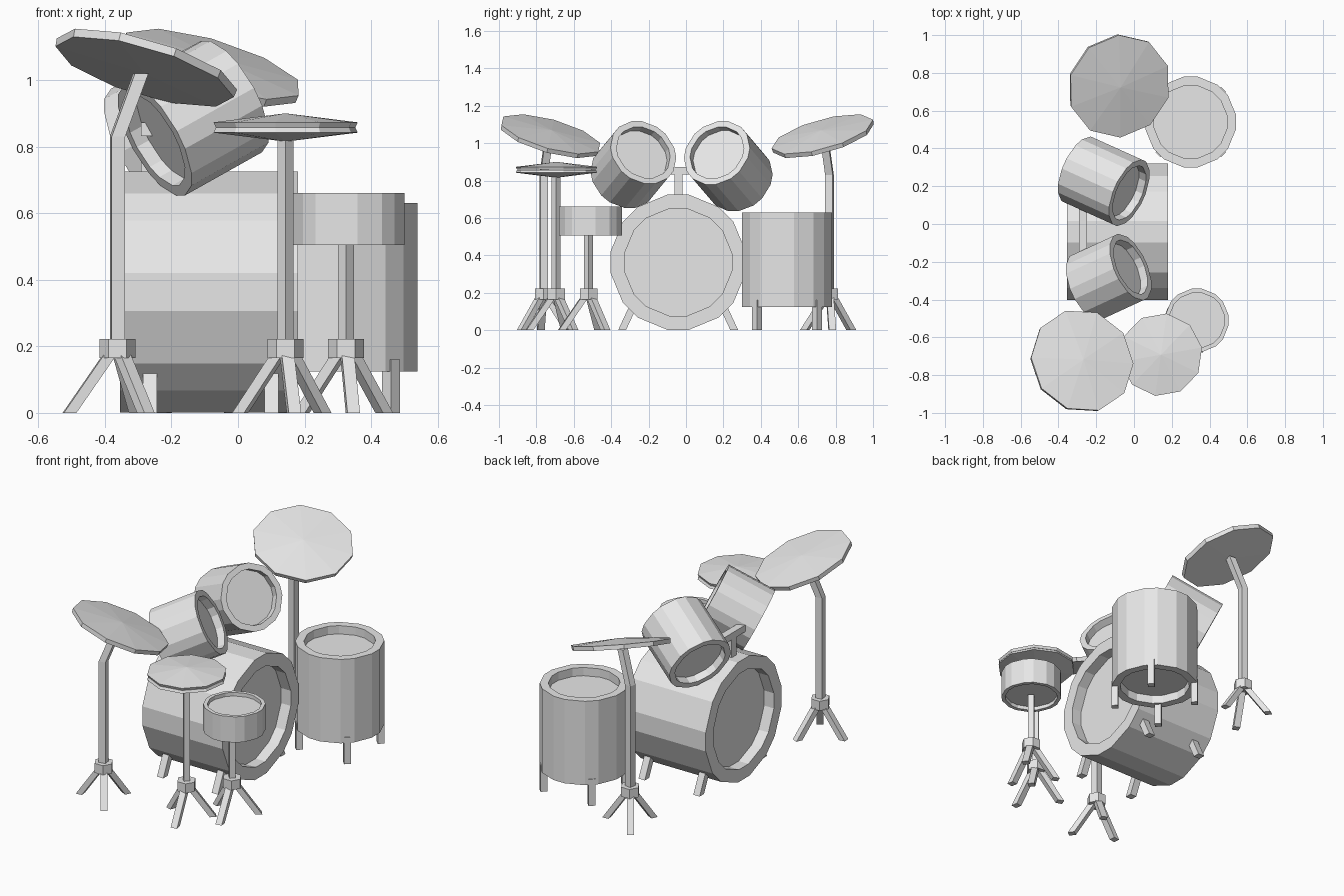
import bpy, bmesh, math
from mathutils import Vector

if "Cube" in bpy.data.objects:
    bpy.data.objects.remove(bpy.data.objects["Cube"])

grey = bpy.data.materials.new("light_grey")
grey.use_nodes = True
grey.diffuse_color = (0.8, 0.8, 0.8, 1)
grey.node_tree.nodes["Principled BSDF"].inputs["Base Color"].default_value = (0.8, 0.8, 0.8, 1)

# Drum shells are octagons with bevelled corners; cymbals are ten-sided
SHELL = [45 * k + s for k in range(8) for s in (-9, 9)]
TEN = [36 * k + 10 for k in range(10)]
HEX = [60 * k for k in range(6)]


def finish(name, bm):
    bmesh.ops.remove_doubles(bm, verts=bm.verts, dist=0.0001)
    bmesh.ops.recalc_face_normals(bm, faces=bm.faces)
    mesh = bpy.data.meshes.new(name)
    bm.to_mesh(mesh)
    bm.free()
    mesh.materials.append(grey)
    obj = bpy.data.objects.new(name, mesh)
    bpy.context.collection.objects.link(obj)
    return obj


def skin(bm, rings):
    """Join rings of vertices with quads and cap both ends."""
    n = len(rings[0])
    for a, b in zip(rings, rings[1:]):
        for i in range(n):
            j = (i + 1) % n
            bm.faces.new((a[i], a[j], b[j], b[i]))
    bm.faces.new(rings[0])
    bm.faces.new(rings[-1])


def lathe(name, profile, angles, place, axis=(0, 0, 1)):
    """Turn (radius, height) pairs about an axis."""
    bm = bmesh.new()
    rings = []
    for r, h in profile:
        r = max(r, 0.000001)
        rings.append([bm.verts.new((r * math.cos(math.radians(a)),
                                    r * math.sin(math.radians(a)), h)) for a in angles])
    skin(bm, rings)
    obj = finish(name, bm)
    obj.location = place
    obj.rotation_mode = 'QUATERNION'
    axis = Vector(axis)
    if axis.x or axis.y:
        obj.rotation_quaternion = axis.to_track_quat('Z', 'Y')
    return obj


def drum(name, start, end, radius, rim, recess):
    """Shell between two centres, with a sunken head at each end."""
    start, end = Vector(start), Vector(end)
    length = (end - start).length
    inner = radius - rim
    profile = [(inner, recess), (inner, 0), (radius, 0),
               (radius, length), (inner, length), (inner, length - recess)]
    return lathe(name, profile, SHELL, start, end - start)


def bar(name, path, width, angle):
    """Square bar with level cuts, following a path upwards."""
    bm = bmesh.new()
    r = width / math.sqrt(2)
    corners = [math.radians(angle + 45 + 90 * k) for k in range(4)]
    skin(bm, [[bm.verts.new((p[0] + r * math.cos(c), p[1] + r * math.sin(c), p[2]))
               for c in corners] for p in path])
    return finish(name, bm)


def stand(name, path, width, turn, first_leg):
    """Pole, hexagonal collar and three splayed legs."""
    x, y = path[0][:2]
    bar(name + "_pole", path, width, turn)
    lathe(name + "_collar", [(0.054, 0.165), (0.054, 0.222)], HEX, (x, y, 0))
    for k in range(3):
        deg = first_leg + 120 * k
        c, s = math.cos(math.radians(deg)), math.sin(math.radians(deg))
        bar(f"{name}_leg_{k + 1}", [(x + 0.145 * c, y + 0.145 * s, 0),
                                    (x + 0.02 * c, y + 0.02 * s, 0.18)], 0.038, deg)


# Bass drum lying on its side, with four splayed feet
drum("bass_drum", (-0.355, -0.042, 0.363), (0.18, -0.042, 0.363), 0.366, 0.075, 0.065)
for x in (-0.265, 0.1):
    for side in (-1, 1):
        bar("bass_drum_foot", [(x, -0.042 + side * 0.3, 0),
                               (x, -0.042 + side * 0.235, 0.14)], 0.042, 0)

# Floor tom on four legs
drum("floor_tom", (0.3, 0.54, 0.125), (0.3, 0.54, 0.63), 0.243, 0.047, 0.05)
for sx in (-1, 1):
    for sy in (-1, 1):
        p = (0.3 + sx * 0.16, 0.54 + sy * 0.16)
        bar("floor_tom_leg", [(*p, 0), (*p, 0.16)], 0.038, 45)

# Pair of tilted rack toms
drum("front_rack_tom", (-0.25, -0.335, 0.82), (-0.018, -0.228, 0.95), 0.19, 0.035, 0.045)
drum("back_rack_tom", (-0.295, 0.287, 0.805), (-0.025, 0.165, 0.948), 0.19, 0.035, 0.045)

# Tom mount: post and cross bar
bar("tom_mount_post", [(-0.27, -0.04, 0.7), (-0.27, -0.04, 0.87)], 0.044, 0)
bm = bmesh.new()
bmesh.ops.create_cube(bm, size=1)
bmesh.ops.scale(bm, vec=(0.044, 0.36, 0.04), verts=bm.verts)
finish("tom_mount_bar", bm).location = (-0.27, -0.035, 0.852)

# Snare drum on its stand
drum("snare_drum", (0.333, -0.51, 0.505), (0.333, -0.51, 0.66), 0.17, 0.022, 0.022)
stand("snare_stand", [(0.325, -0.52, 0.19), (0.325, -0.52, 0.52)], 0.034, 45, -82)

# Hi-hat: two shallow cones, rim to rim
lathe("hi_hat_lower", [(0, 0.815), (0.22, 0.842), (0.213, 0.857), (0, 0.857)],
      TEN, (0.143, -0.692, 0))
lathe("hi_hat_upper", [(0, 0.858), (0.213, 0.858), (0.22, 0.873), (0, 0.9)],
      TEN, (0.143, -0.692, 0))
stand("hi_hat_stand", [(0.143, -0.695, 0.19), (0.143, -0.695, 0.83)], 0.034, 45, -80)

# Two crash cymbals on bent stands, leaning in towards the player
for name, x, y, lean, leg in (("front_crash", -0.277, -0.726, 1, -54),
                              ("back_crash", -0.08, 0.732, -1, 126)):
    lathe(name, [(0, -0.018), (0.279, -0.013), (0.282, 0.012), (0, 0.034)],
          TEN, (x, y, 1.037), (0.28, 0.26 * lean, 0.93))
    px, py = x - 0.085, y - 0.035 * lean
    stand(name + "_stand", [(px, py, 0.19), (px, py, 0.83),
                            (x - 0.015, y - 0.008 * lean, 1.02)], 0.041, 8 * lean, leg)
